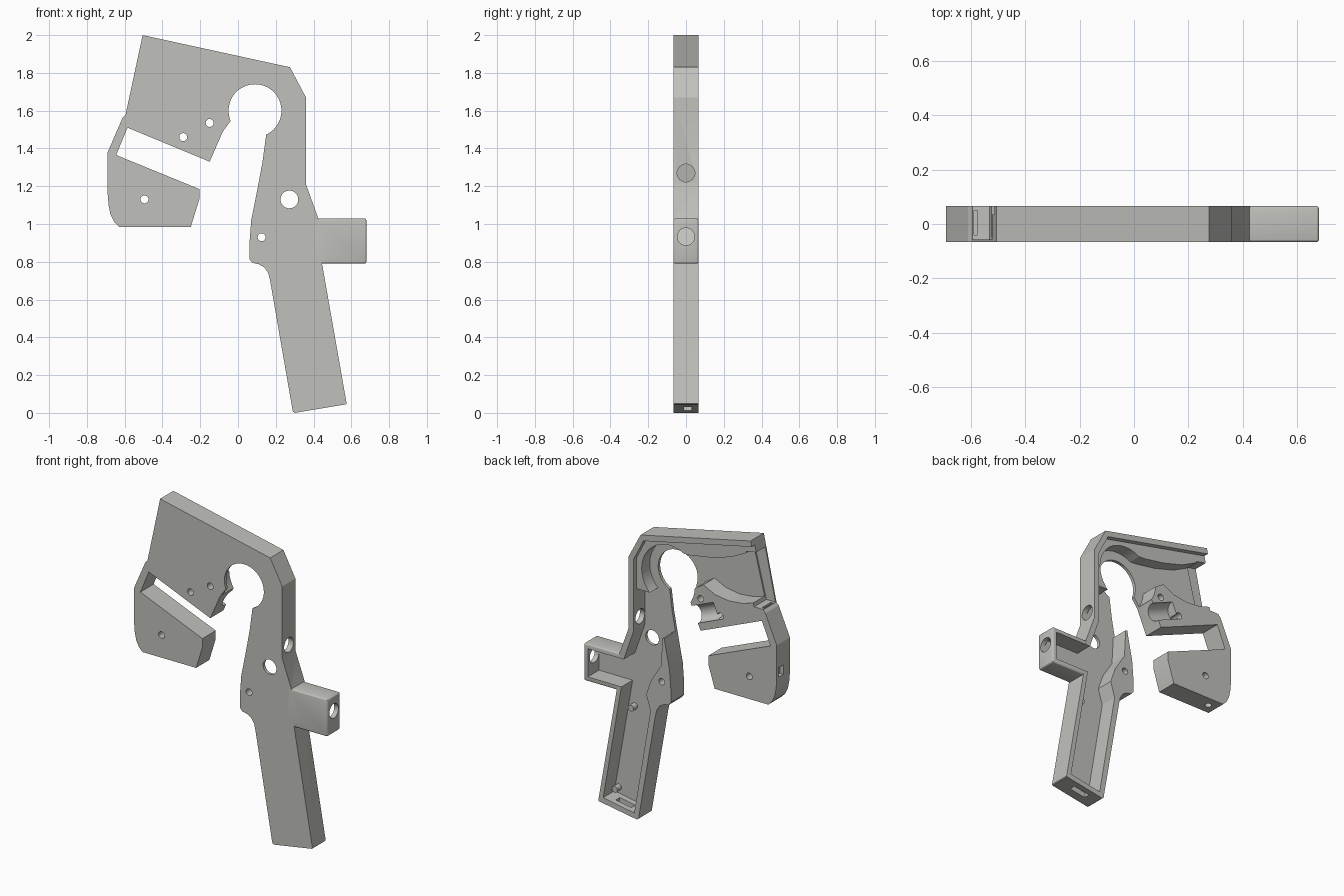
import bpy, bmesh, math
from mathutils import Matrix, Vector

if "Cube" in bpy.data.objects:
    bpy.data.objects.remove(bpy.data.objects["Cube"])

HALF = 0.067          # half the housing depth
FLOOR = -0.047        # inner face of the front plate

grey = bpy.data.materials.new("warm_grey_plastic")
grey.diffuse_color = (0.53, 0.53, 0.50, 1)
grey.use_nodes = True
grey.node_tree.nodes["Principled BSDF"].inputs["Base Color"].default_value = grey.diffuse_color


def finish(name, bm):
    bmesh.ops.recalc_face_normals(bm, faces=bm.faces)
    me = bpy.data.meshes.new(name)
    bm.to_mesh(me)
    bm.free()
    me.materials.append(grey)
    ob = bpy.data.objects.new(name, me)
    bpy.context.collection.objects.link(ob)
    return ob


def prism(name, pts, y0, y1):
    """Extrude an x-z profile from y0 to y1."""
    bm = bmesh.new()
    face = bm.faces.new([bm.verts.new((x, y0, z)) for x, z in pts])
    res = bmesh.ops.extrude_face_region(bm, geom=[face])
    for v in res["geom"]:
        if isinstance(v, bmesh.types.BMVert):
            v.co.y = y1
    return finish(name, bm)


def rod(name, centre, axis, r, length, n=32):
    bm = bmesh.new()
    rot = Vector((0, 0, 1)).rotation_difference(Vector(axis)).to_matrix().to_4x4()
    bmesh.ops.create_cone(bm, cap_ends=True, segments=n, radius1=r, radius2=r,
                          depth=length, matrix=Matrix.Translation(centre) @ rot)
    return finish(name, bm)


def arc(cx, cz, r, a0, a1, n):
    return [(cx + r * math.cos(math.radians(a0 + (a1 - a0) * i / n)),
             cz + r * math.sin(math.radians(a0 + (a1 - a0) * i / n))) for i in range(n + 1)]


def combine(target, other, op):
    m = target.modifiers.new(op, 'BOOLEAN')
    m.object, m.operation, m.solver = other, op, 'EXACT'
    bpy.context.view_layer.objects.active = target
    bpy.ops.object.modifier_apply(modifier=m.name)
    bpy.data.objects.remove(other)


def cut(other):
    combine(shell, other, 'DIFFERENCE')


# housing silhouette with round throat and slanted slot
outline = [(-0.505, 2.0), (0.275, 1.83), (0.36, 1.67), (0.36, 1.21), (0.425, 1.03),
           (0.445, 0.79), (0.575, 0.05), (0.57, 0.045), (0.30, 0.0), (0.29, 0.008),
           (0.17, 0.70), (0.16, 0.74), (0.14, 0.77), (0.11, 0.787), (0.075, 0.795),
           (0.06, 0.815), (0.06, 0.89), (0.07, 1.02), (0.10, 1.17), (0.13, 1.33)]
outline += arc(0.09, 1.6, 0.14, -65, 203, 40)
outline += [(-0.08, 1.49), (-0.15, 1.33), (-0.585, 1.51), (-0.645, 1.365),
            (-0.205, 1.185), (-0.205, 1.13), (-0.25, 0.985), (-0.63, 0.985),
            (-0.655, 1.01), (-0.675, 1.05), (-0.685, 1.10), (-0.69, 1.16),
            (-0.69, 1.38), (-0.61, 1.565), (-0.595, 1.58)]
shell = prism("tool_housing", outline, -HALF, HALF)

# side box with softened front edges
box = prism("side_box", [(0.38, 0.79), (0.68, 0.79), (0.68, 1.03), (0.38, 1.03)], -HALF, HALF - 0.001)
bev = box.modifiers.new("soft_edges", 'BEVEL')
bev.width, bev.segments = 0.012, 3
bpy.context.view_layer.objects.active = box
bpy.ops.object.modifier_apply(modifier=bev.name)
combine(shell, box, 'UNION')

# head: shallow rim step, deep pocket, round pocket and thin left lip
cut(prism("rim_step", [(-0.7, 2.005), (0.255, 1.797), (0.325, 1.66), (0.325, 1.4),
                       (0.1, 1.4), (0.1, 1.64), (-0.7, 1.64)], 0.035, 0.2))
cut(prism("head_pocket", [(-0.7, 1.96), (-0.46, 1.90), (-0.34, 1.84), (-0.2, 1.80),
                          (-0.05, 1.775), (0.09, 1.77), (0.09, 1.5), (-0.06, 1.56),
                          (-0.17, 1.63), (-0.25, 1.59), (-0.35, 1.575), (-0.45, 1.585),
                          (-0.53, 1.61), (-0.56, 1.6), (-0.7, 1.6)], FLOOR, 0.2))
cut(prism("round_pocket", arc(0.09, 1.6, 0.2, 0, 350, 35), FLOOR, 0.2))
cut(prism("left_lip", [(-0.7, 1.585), (-0.53, 1.585), (-0.45, 1.905), (-0.7, 1.955)], -0.057, 0.2))

# neck, side box and handle pockets in one channel
cut(prism("grip_pocket", [(0.02, 1.46), (0.02, 1.23), (0.12, 1.21), (0.13, 1.03),
                          (0.2, 0.92), (0.235, 0.82), (0.205, 0.72), (0.32, 0.037),
                          (0.54, 0.076), (0.411, 0.82), (0.65, 0.82), (0.65, 1.0),
                          (0.395, 1.0), (0.325, 1.2), (0.325, 1.46)], FLOOR, 0.2))

# round through holes in the front plate
for x, z, r in [(-0.29, 1.46, 0.021), (-0.15, 1.535, 0.021), (-0.495, 1.13, 0.021),
                (0.125, 0.93, 0.021), (0.272, 1.13, 0.047)]:
    cut(rod("plate_hole", (x, 0, z), (0, 1, 0), r, 0.5))

# sideways holes in neck wall and side box
cut(rod("neck_hole", (0.36, 0, 1.27), (1, 0, 0), 0.047, 0.12))
cut(rod("box_hole", (0.68, 0, 0.933), (1, 0, 0), 0.046, 0.12))

# trough beside the slot, jaw notch, jaw hole, lip slit
cut(rod("trough", (-0.15, 0.06, 1.44), (0.92, 0, -0.38), 0.055, 0.24))
cut(prism("jaw_notch", [(-0.8, 1.17), (-0.665, 1.17), (-0.665, 1.23), (-0.8, 1.23)], 0.0, 0.05))
cut(rod("jaw_hole", (-0.57, 0, 0.985), (0, 0, 1), 0.02, 0.1))
cut(prism("lip_slit", [(-0.588, 1.56), (-0.574, 1.56), (-0.574, 1.7), (-0.588, 1.7)], -0.04, 0.05))

# port slot in the handle end
cut(prism("port_slot", [(0.385, -0.05), (0.495, -0.03), (0.465, 0.12), (0.355, 0.10)], -0.01, 0.03))

# small posts in the handle
for x, z in [(0.395, 0.66), (0.51, 0.11)]:
    rod("handle_post", (x, -0.028, z), (0, 1, 0), 0.02, 0.046, 16)

bpy.ops.object.select_all(action='DESELECT')
shell.select_set(True)
bpy.context.view_layer.objects.active = shell
bpy.ops.object.shade_smooth_by_angle(angle=math.radians(20))
